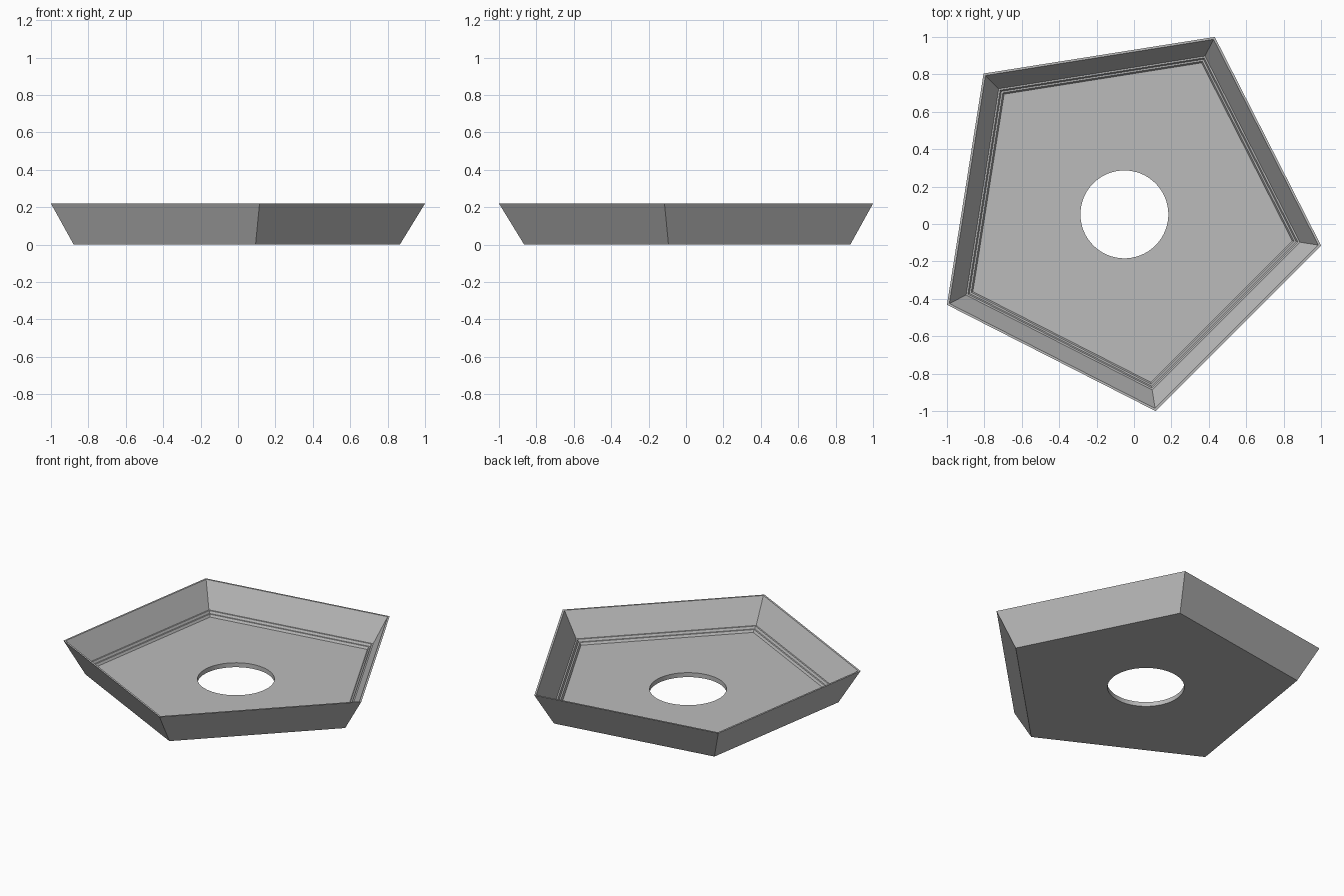
import bpy, bmesh
from math import sin, cos, radians

old = bpy.data.objects.get("Cube")
if old:
    bpy.data.objects.remove(old, do_unlink=True)

SIDES = 5
ARC = 12                      # hole segments per side
CENTRE = (-0.0515, 0.0515)
TURN = -9                     # direction of the first corner
HOLE = 0.235
FLOOR = 0.03

# Corner radius and height, from the underside up over the rim to the floor
PROFILE = [(0.928, 0), (1.0646, 0.22), (1.05, 0.22), (0.950, 0.06),
           (0.939, 0.06), (0.930, 0.045), (0.919, 0.045), (0.909, FLOOR)]

bm = bmesh.new()


def ring(radius, z, count):
    verts = []
    for i in range(count):
        a = radians(TURN + 360 * i / count)
        verts.append(bm.verts.new((CENTRE[0] + radius * cos(a),
                                   CENTRE[1] + radius * sin(a), z)))
    return verts


def bridge(a, b):
    n = len(a)
    return [bm.faces.new((a[i], a[(i + 1) % n], b[(i + 1) % n], b[i]))
            for i in range(n)]


def plate(corners, circle):
    # One flat face per side, between the outer edge and the hole
    for i in range(SIDES):
        arc = [circle[(i * ARC + k) % len(circle)] for k in range(ARC + 1)]
        bm.faces.new([corners[i], corners[(i + 1) % SIDES]] + arc[::-1])


# Sloped walls, rim and inner steps
rings = [ring(r, z, SIDES) for r, z in PROFILE]
for lower, upper in zip(rings, rings[1:]):
    bridge(lower, upper)

# Floor with a round hole through it
hole_low = ring(HOLE, 0, SIDES * ARC)
hole_high = ring(HOLE, FLOOR, SIDES * ARC)
plate(rings[0], hole_low)
plate(rings[-1], hole_high)
bridge(hole_low, hole_high)

bmesh.ops.recalc_face_normals(bm, faces=bm.faces)
mesh = bpy.data.meshes.new("pentagon_tray")
bm.to_mesh(mesh)
bm.free()

tray = bpy.data.objects.new("pentagon_tray", mesh)
bpy.context.collection.objects.link(tray)

# Plain grey
grey = bpy.data.materials.new("grey")
grey.use_nodes = True
colour = (0.5, 0.5, 0.5, 1)
grey.diffuse_color = colour
grey.node_tree.nodes["Principled BSDF"].inputs["Base Color"].default_value = colour
mesh.materials.append(grey)

# Smooth hole wall, sharp corners
bpy.ops.object.select_all(action="DESELECT")
tray.select_set(True)
bpy.context.view_layer.objects.active = tray
bpy.ops.object.shade_smooth_by_angle(angle=radians(25))
